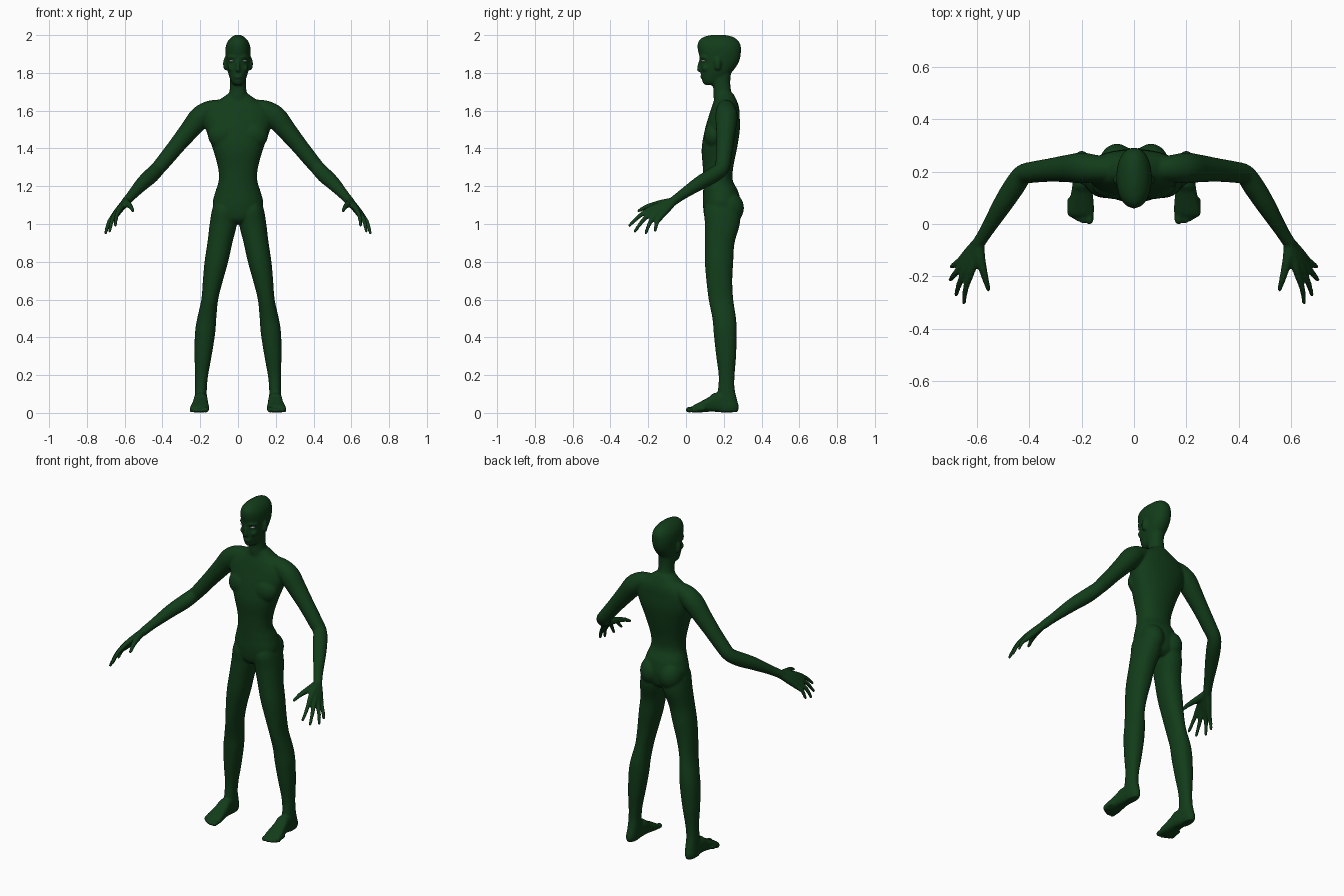
import bpy, bmesh, math
from mathutils import Vector, Matrix


def spline(rows, n=4):
    # Catmull-Rom resampling of rows of numbers
    out = []
    for i in range(len(rows) - 1):
        p0, p1, p2, p3 = (rows[max(i - 1, 0)], rows[i], rows[i + 1],
                          rows[min(i + 2, len(rows) - 1)])
        for k in range(n):
            t = k / n
            out.append([0.5 * (2 * b + (c - a) * t + (2 * a - 5 * b + 4 * c - d) * t * t
                               + (3 * b - a - 3 * c + d) * t ** 3)
                        for a, b, c, d in zip(p0, p1, p2, p3)])
    return out + [list(rows[-1])]


def skin(bm, rings):
    vs = [[bm.verts.new(p) for p in r] for r in rings]
    n = len(vs[0])
    faces = [bm.faces.new((a[i], a[(i + 1) % n], b[(i + 1) % n], b[i]))
             for a, b in zip(vs, vs[1:]) for i in range(n)]
    faces += [bm.faces.new(vs[0][::-1]), bm.faces.new(vs[-1])]
    bmesh.ops.recalc_face_normals(bm, faces=faces)


def loft(bm, rows, along='z', power=2.2, n=36):
    # rows: (station, x0, x1, other0, other1)
    rings = []
    for t, x0, x1, b0, b1 in spline(rows):
        ring = []
        for i in range(n):
            a = 2 * math.pi * i / n
            c, s = math.cos(a), math.sin(a)
            x = (x0 + x1) / 2 + (x1 - x0) / 2 * math.copysign(abs(c) ** (2 / power), c)
            b = (b0 + b1) / 2 + (b1 - b0) / 2 * math.copysign(abs(s) ** (2 / power), s)
            ring.append((x, b, t) if along == 'z' else (x, t, b))
        rings.append(ring)
    skin(bm, rings)


def ball(bm, center, scale):
    m = Matrix.Translation(center) @ Matrix.Diagonal((*scale, 1))
    bmesh.ops.create_icosphere(bm, subdivisions=3, radius=1, matrix=m)


def tube(bm, rows, n=20):
    # rows: (x, y, z, radius), rounded ends
    pts = spline(rows)
    rings = []
    for i, p in enumerate(pts):
        d = Vector(pts[min(i + 1, len(pts) - 1)][:3]) - Vector(pts[max(i - 1, 0)][:3])
        q = d.to_track_quat('Z', 'Y')
        rings.append([Vector(p[:3]) + q @ Vector((math.cos(a) * p[3], math.sin(a) * p[3], 0))
                      for a in (2 * math.pi * k / n for k in range(n))])
    skin(bm, rings)
    for p in (pts[0], pts[-1]):
        ball(bm, p[:3], (p[3],) * 3)


def material(name, color):
    m = bpy.data.materials.new(name)
    m.diffuse_color = color
    return m


def make(name, bm, mat):
    me = bpy.data.meshes.new(name)
    bm.to_mesh(me)
    bm.free()
    me.materials.append(mat)
    for p in me.polygons:
        p.use_smooth = True
    ob = bpy.data.objects.new(name, me)
    bpy.context.collection.objects.link(ob)
    return ob


green = material("skin_green", (0.006, 0.045, 0.01, 1))
white = material("eye_white", (0.75, 0.75, 0.72, 1))
bm = bmesh.new()

# Leg
loft(bm, [(1.14, .03, .115, .13, .26), (1.08, .006, .136, .097, .285), (1.0, .006, .15, .1, .285),
          (.9, .03, .162, .1, .257), (.8, .052, .177, .1, .25), (.7, .08, .186, .108, .245),
          (.6, .105, .194, .12, .25), (.5, .115, .216, .14, .265), (.42, .121, .228, .147, .268),
          (.3, .14, .23, .16, .265), (.2, .158, .227, .173, .257), (.13, .165, .228, .17, .257),
          (.07, .165, .23, .16, .27), (.03, .168, .232, .16, .28), (.004, .175, .226, .17, .272)])
# Foot and toes
loft(bm, [(.25, .175, .226, .003, .06), (.2, .166, .23, .002, .1), (.15, .16, .235, .006, .105),
          (.12, .158, .24, .006, .083), (.07, .153, .251, .002, .056), (.04, .153, .254, .002, .04),
          (.028, .16, .248, .006, .03)], along='y', power=2.8)
for x, y, r in [(.17, .014, .0155), (.194, .012, .011), (.213, .019, .0105),
                (.23, .029, .0105), (.245, .043, .0105)]:
    tube(bm, [(x, y + .05, .022, r), (x, y + .02, .019, r), (x, y, r + .001, r)])
# Buttock and chest muscle
ball(bm, (.065, .23, 1.085), (.068, .077, .085))
ball(bm, (.075, .15, 1.47), (.085, .055, .075))
# Arm
tube(bm, [(.09, .21, 1.615, .045), (.15, .212, 1.6, .053), (.2, .214, 1.565, .059),
          (.25, .212, 1.505, .053), (.32, .206, 1.42, .045), (.385, .198, 1.34, .041),
          (.425, .188, 1.293, .039), (.46, .14, 1.256, .041), (.505, .07, 1.215, .037),
          (.56, -.02, 1.155, .027), (.595, -.075, 1.115, .024)])
# Fingers, each running on from the palm
wrist = (.592, -.065, 1.12, .02)
for k, tip in [((.622, -.18, 1.085), (.65, -.299, .992)), ((.643, -.178, 1.063), (.679, -.27, .962)),
               ((.657, -.163, 1.045), (.701, -.213, .952)), ((.66, -.138, 1.033), (.697, -.163, .965))]:
    k, tip = Vector(k), Vector(tip)
    mid = k.lerp(tip, .5) + Vector((.006, -.004, .006))
    tube(bm, [wrist, (*Vector(wrist[:3]).lerp(k, .55), .019), (*k, .0155), (*mid, .0115), (*tip, .0085)])
tube(bm, [wrist, (.59, -.12, 1.11, .021), (.577, -.175, 1.1, .016),
          (.566, -.215, 1.088, .0125), (.556, -.25, 1.07, .009)])
# Ear, brow and cheek
ball(bm, (.068, .168, 1.848), (.011, .018, .036))
tube(bm, [(.01, .078, 1.88, .008), (.03, .083, 1.886, .009), (.05, .103, 1.88, .008)])
ball(bm, (.034, .104, 1.825), (.02, .02, .02))

# Mirror the side parts
bmesh.ops.recalc_face_normals(bm, faces=bm.faces[:])
dup = bmesh.ops.duplicate(bm, geom=bm.verts[:] + bm.edges[:] + bm.faces[:])["geom"]
for g in dup:
    if isinstance(g, bmesh.types.BMVert):
        g.co.x = -g.co.x
bmesh.ops.reverse_faces(bm, faces=[g for g in dup if isinstance(g, bmesh.types.BMFace)])

# Torso, neck and head: (z, half width, front, back)
for rows in (
    [(1.0, .04, .13, .25), (1.03, .1, .1, .28), (1.1, .134, .09, .29), (1.17, .12, .091, .277),
     (1.23, .102, .091, .248), (1.3, .106, .089, .25), (1.4, .134, .083, .27), (1.5, .17, .1, .285),
     (1.57, .182, .12, .284), (1.62, .155, .136, .28), (1.66, .095, .15, .266), (1.69, .052, .152, .25)],
    [(1.62, .05, .15, .26), (1.67, .05, .146, .25), (1.72, .043, .144, .236), (1.78, .043, .13, .236),
     (1.84, .045, .12, .25)],
    [(1.735, .018, .1, .15), (1.75, .034, .089, .18), (1.78, .046, .081, .215), (1.81, .055, .077, .248),
     (1.85, .062, .075, .276), (1.885, .066, .071, .288), (1.92, .067, .063, .291), (1.95, .062, .061, .288),
     (1.975, .049, .072, .272), (1.992, .03, .098, .245), (2.002, .01, .14, .2)]):
    loft(bm, [(z, -w, w, f, b) for z, w, f, b in rows])
# Nose and lips
tube(bm, [(0, .078, 1.87, .008), (0, .07, 1.842, .009), (0, .069, 1.817, .012)])
ball(bm, (0, .088, 1.779), (.024, .013, .009))

# One smooth skin over all the parts
body = make("body", bm, green)
fuse = body.modifiers.new("fuse", 'REMESH')
fuse.mode = 'VOXEL'
fuse.voxel_size = 0.006
fuse.use_smooth_shade = True
soft = body.modifiers.new("soften", 'SMOOTH')
soft.factor = 0.5
soft.iterations = 5

# Eyes
for side, name in ((-1, "eye_right"), (1, "eye_left")):
    e = bmesh.new()
    ball(e, (side * .031, .098, 1.864), (.016, .018, .007))
    make(name, e, white)
